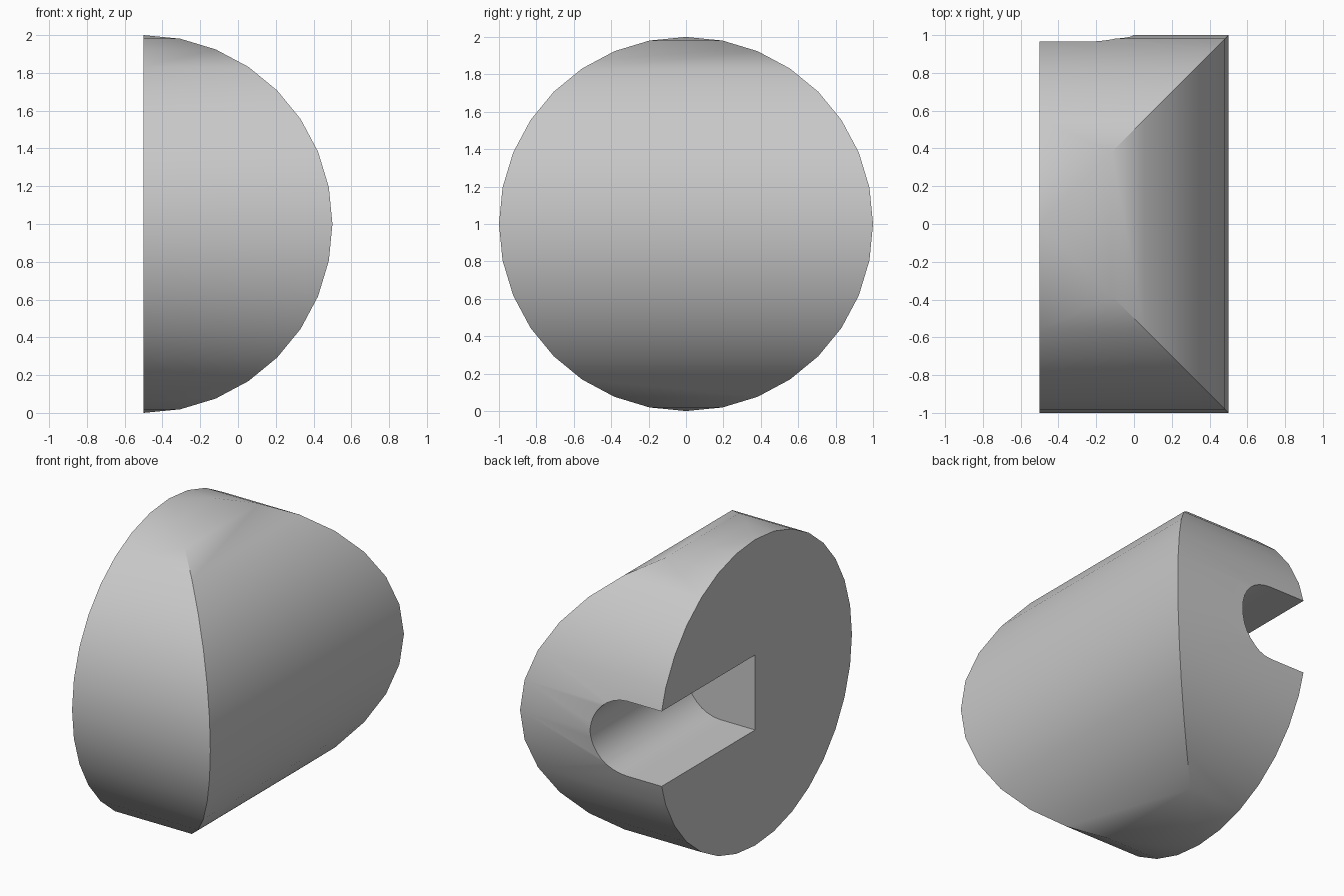
import bpy
import bmesh
from math import sin, cos, pi, radians
from mathutils import Vector

cube = bpy.data.objects.get("Cube")
if cube:
    bpy.data.objects.remove(cube, do_unlink=True)

SEGMENTS = 32
FLAT_X = -0.5      # plane of the flat face
SLOT_R = 0.245     # half height of the slot
SLOT_X = -0.25     # centre of its rounded end

grey = bpy.data.materials.new("plain grey")
grey.use_nodes = True
colour = (0.58, 0.58, 0.58, 1)
grey.diffuse_color = colour
grey.node_tree.nodes["Principled BSDF"].inputs["Base Color"].default_value = colour


def prism(name, profile, offset):
    """Extrude a closed 3D outline along an offset."""
    bm = bmesh.new()
    face = bm.faces.new([bm.verts.new(p) for p in profile])
    result = bmesh.ops.extrude_face_region(bm, geom=[face], use_keep_orig=True)
    moved = [v for v in result["geom"] if isinstance(v, bmesh.types.BMVert)]
    bmesh.ops.translate(bm, verts=moved, vec=Vector(offset))
    bmesh.ops.recalc_face_normals(bm, faces=bm.faces[:])
    mesh = bpy.data.meshes.new(name)
    bm.to_mesh(mesh)
    bm.free()
    mesh.materials.append(grey)
    obj = bpy.data.objects.new(name, mesh)
    bpy.context.collection.objects.link(obj)
    return obj


def combine(target, tool, operation):
    """Apply a boolean and remove the tool."""
    mod = target.modifiers.new(operation.lower(), "BOOLEAN")
    mod.operation = operation
    mod.solver = "EXACT"
    mod.object = tool
    bpy.context.view_layer.objects.active = target
    bpy.ops.object.modifier_apply(modifier=mod.name)
    bpy.data.objects.remove(tool, do_unlink=True)


angles = [2 * pi * i / SEGMENTS for i in range(SEGMENTS)]

# Body: two crossing round bars, keeping only what they share
body = prism("half_round_body",
             [(FLAT_X, cos(a), 1 + sin(a)) for a in angles], (1.2, 0, 0))
cross_bar = prism("cross_bar",
                  [(FLAT_X + cos(a), -1.2, 1 + sin(a)) for a in angles], (0, 2.4, 0))
combine(body, cross_bar, "INTERSECT")

# Slot: round-ended notch from the middle out through the back
arc = [-pi / 2 + pi * i / 16 for i in range(17)]
outline = [(SLOT_X + SLOT_R * cos(a), 0, 1 + SLOT_R * sin(a)) for a in arc]
outline += [(FLAT_X - 0.2, 0, 1 + SLOT_R), (FLAT_X - 0.2, 0, 1 - SLOT_R)]
combine(body, prism("slot_cutter", outline, (0, 1.3, 0)), "DIFFERENCE")

# Smooth the curved sides, keep the ridges sharp
bpy.ops.object.select_all(action="DESELECT")
body.select_set(True)
bpy.context.view_layer.objects.active = body
bpy.ops.object.shade_smooth_by_angle(angle=radians(30))
